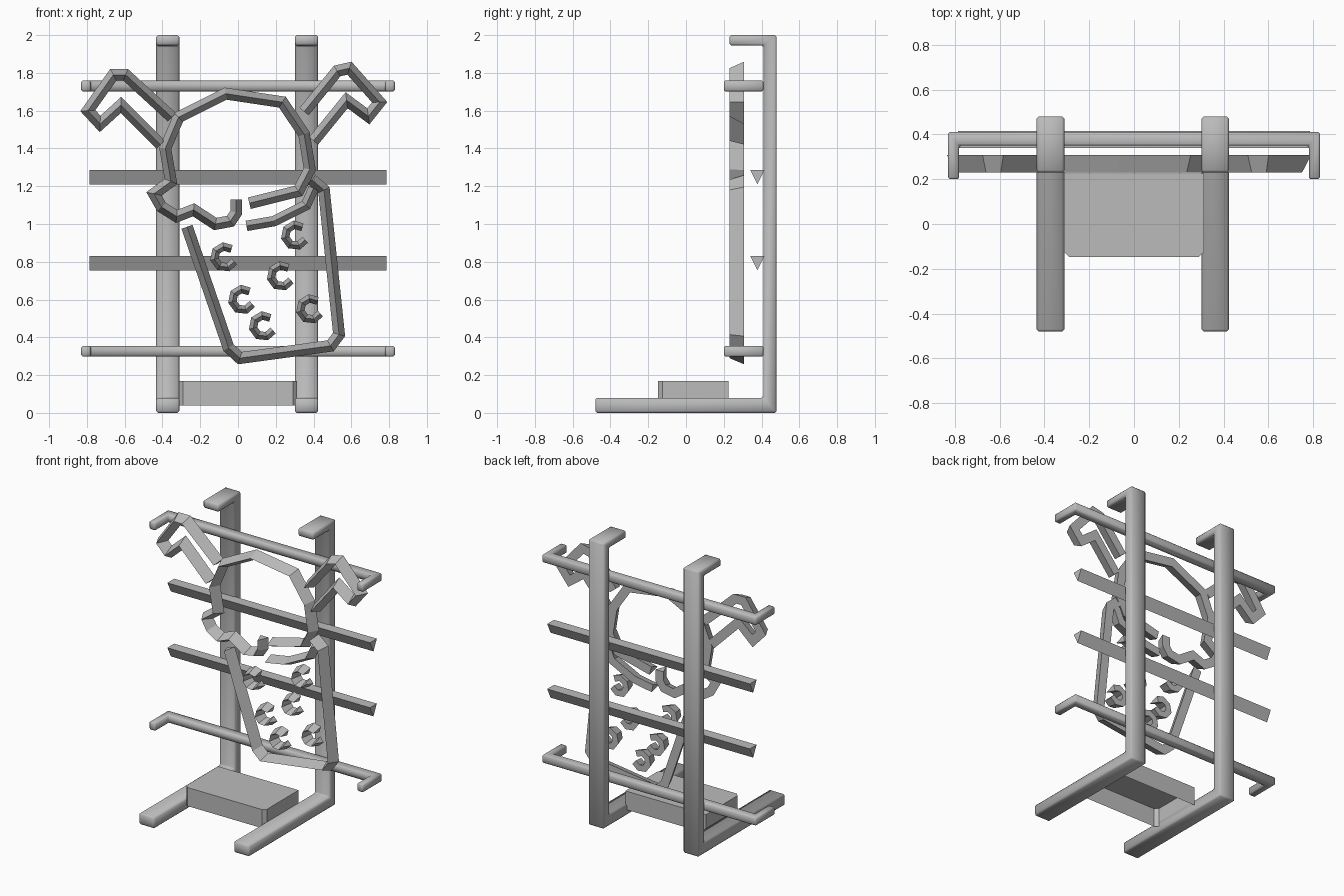
import bpy, bmesh, math
from mathutils import Vector

if "Cube" in bpy.data.objects:
    bpy.data.objects.remove(bpy.data.objects["Cube"], do_unlink=True)

grey = bpy.data.materials.new("plain_grey")
grey.use_nodes = True
grey.diffuse_color = (0.5, 0.5, 0.5, 1)
grey.node_tree.nodes["Principled BSDF"].inputs["Base Color"].default_value = (0.5, 0.5, 0.5, 1)


def finish(name, bm, bevel=0):
    """Turn a bmesh into a grey object, optionally with softened edges."""
    bmesh.ops.recalc_face_normals(bm, faces=bm.faces)
    mesh = bpy.data.meshes.new(name)
    bm.to_mesh(mesh)
    bm.free()
    mesh.materials.append(grey)
    obj = bpy.data.objects.new(name, mesh)
    bpy.context.collection.objects.link(obj)
    if bevel:
        mod = obj.modifiers.new("soft_edges", 'BEVEL')
        mod.width, mod.segments = bevel, 1
        mesh.shade_smooth()
    return obj


def slab(name, outline, place, low, high, bevel=0):
    """Extrude a flat outline from low to high; place maps (a, b, depth) to space."""
    bm = bmesh.new()
    rings = [[bm.verts.new(place(a, b, d)) for a, b in outline] for d in (low, high)]
    n = len(outline)
    for ring in rings:
        bm.faces.new(ring)
    for i in range(n):
        j = (i + 1) % n
        bm.faces.new((rings[0][i], rings[0][j], rings[1][j], rings[1][i]))
    return finish(name, bm, bevel)


def tube(name, path, width=0.062, front=0.23, back=0.308):
    """Sweep a triangle, ridge to the front, along a mitred path in x and z."""
    pts = [Vector(p) for p in path]
    bm = bmesh.new()
    rings = []
    for i, p in enumerate(pts):
        before = (p - pts[max(i - 1, 0)]).normalized()
        after = (pts[min(i + 1, len(pts) - 1)] - p).normalized()
        t = (before + after).normalized()
        side = Vector((-t.y, t.x))
        edge = after if after.length else before
        side *= width / 2 / max(abs(t.dot(edge)), 0.6)
        a, b = p + side, p - side
        rings.append([bm.verts.new(v) for v in
                      ((a.x, back, a.y), (p.x, front, p.y), (b.x, back, b.y))])
    for r, s in zip(rings, rings[1:]):
        for k in range(3):
            m = (k + 1) % 3
            bm.faces.new((r[k], r[m], s[m], s[k]))
    bm.faces.new(rings[0])
    bm.faces.new(rings[-1])
    return finish(name, bm)


# Uprights with feet and top hooks
post = [(-.48, 0), (.48, 0), (.48, 2), (.23, 2), (.23, 1.945), (.41, 1.945), (.41, .08), (-.48, .08)]
for side, x in (("right", -.3725), ("left", .3625)):
    slab(side + "_upright", post, lambda a, b, d: (d, a, b), x - .0615, x + .0615, .01)

# Crossbars with ends turned forward
hooked = [(-.83, .2), (-.78, .2), (-.78, .35), (.78, .35), (.78, .2), (.83, .2), (.83, .41), (-.83, .41)]
for label, z in (("lower", .298), ("upper", 1.702)):
    slab(label + "_hooked_bar", hooked, lambda a, b, d: (a, b, d), z, z + .057, .008)

# Straight triangular crossbars
for label, z in (("lower", .83), ("upper", 1.285)):
    slab(label + "_middle_bar", [(.34, z), (.415, z), (.378, z - .075)],
         lambda a, b, d: (d, a, b), -.785, .785)

# Base box, open underneath
base = [(-.312, .225), (-.312, -.125), (-.29, -.147), (.29, -.147), (.312, -.125), (.312, .225)]
box = slab("base_box", base, lambda a, b, d: (a, b, d), .04, .17)
bm = bmesh.new()
bm.from_mesh(box.data)
bmesh.ops.delete(bm, geom=[f for f in bm.faces if f.normal.z < -.9], context='FACES_ONLY')
bm.to_mesh(box.data)
bm.free()

# Sign outline tubes
tube("foam_outline", [(-.01, 1.13), (-.01, 1.06), (-.04, 1.015), (-.12, 1.0), (-.235, 1.075),
                      (-.325, 1.04), (-.405, 1.09), (-.445, 1.16), (-.355, 1.225), (-.385, 1.4),
                      (-.315, 1.565), (-.065, 1.69), (.235, 1.645), (.35, 1.475), (.38, 1.29),
                      (.32, 1.175), (.06, 1.11)])
tube("foam_lower_line", [(.045, .99), (.19, 1.015), (.36, 1.1), (.4, 1.19)], .055)
tube("glass_outline", [(.39, 1.235), (.455, 1.18), (.535, .415), (.49, .355),
                       (.01, .29), (-.05, .345), (-.27, .985)])
tube("right_splash", [(-.35, 1.565), (-.595, 1.79), (-.66, 1.79), (-.795, 1.6),
                      (-.73, 1.53), (-.62, 1.63), (-.41, 1.42)])
tube("left_splash", [(.35, 1.595), (.525, 1.81), (.59, 1.825), (.75, 1.645),
                     (.69, 1.57), (.575, 1.655), (.4, 1.44)])

# Open bubble rings
bubbles = [(-.07, .825), (.305, .94), (.23, .725), (.025, .6), (.135, .46), (.385, .55)]
for i, (x, z) in enumerate(bubbles):
    angles = [math.radians(50 + k * 285 / 6) for k in range(7)]
    tube(f"bubble_{i + 1}", [(x + .056 * math.cos(a), z + .056 * math.sin(a)) for a in angles], .042)
